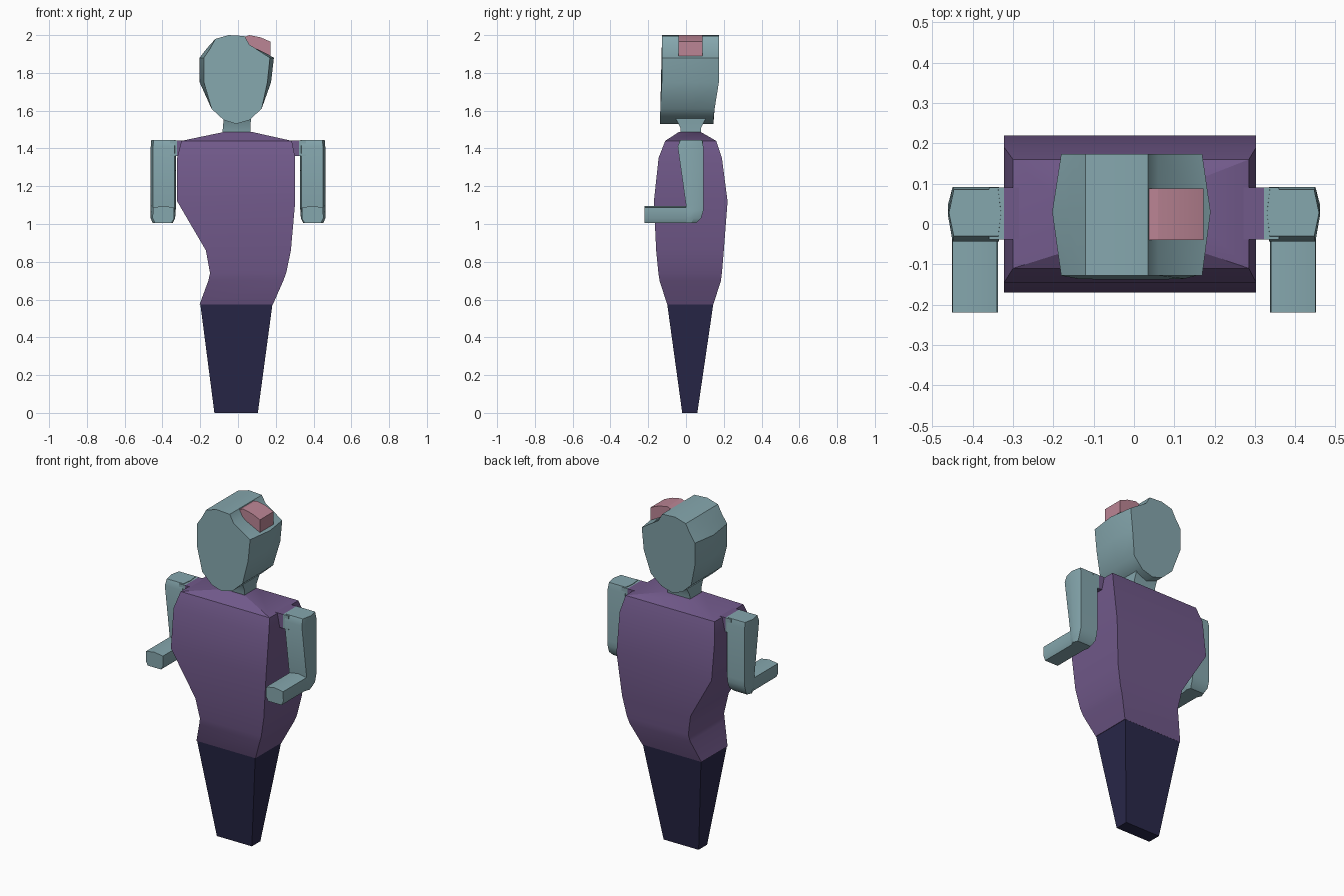
import bpy, bmesh, math

if "Cube" in bpy.data.objects:
    bpy.data.objects.remove(bpy.data.objects["Cube"])


def material(name, rgb):
    m = bpy.data.materials.new(name)
    m.diffuse_color = (*rgb, 1)
    m.use_nodes = True
    m.node_tree.nodes["Principled BSDF"].inputs["Base Color"].default_value = m.diffuse_color
    return m


TEAL = material("pale teal", (0.235, 0.385, 0.42))
PURPLE = material("muted purple", (0.165, 0.10, 0.255))
NAVY = material("dark navy", (0.022, 0.021, 0.068))
PINK = material("dusty pink", (0.50, 0.235, 0.30))


def loft(name, rings, mat, angle=32):
    """Skin equal-length rings of points and cap both ends."""
    bm = bmesh.new()
    loops = [[bm.verts.new(p) for p in r] for r in rings]
    n = len(rings[0])
    for a, b in zip(loops, loops[1:]):
        for i in range(n):
            j = (i + 1) % n
            bm.faces.new((a[i], a[j], b[j], b[i]))
    bm.faces.new(loops[0])
    bm.faces.new(loops[-1])
    bmesh.ops.recalc_face_normals(bm, faces=bm.faces)
    me = bpy.data.meshes.new(name)
    bm.to_mesh(me)
    bm.free()
    me.materials.append(mat)
    ob = bpy.data.objects.new(name, me)
    bpy.context.collection.objects.link(ob)
    bpy.context.view_layer.objects.active = ob
    bpy.ops.object.select_all(action='DESELECT')
    ob.select_set(True)
    bpy.ops.object.shade_smooth_by_angle(angle=math.radians(angle))
    return ob


def rect(z, x0, x1, y0, y1):
    return [(x0, y0, z), (x1, y0, z), (x1, y1, z), (x0, y1, z)]


# legs: one tapered block
loft("legs", [rect(0, -.125, .105, -.02, .06),
              rect(.58, -.2, .183, -.10, .145)], NAVY)

# torso: rectangular sections following the front and side outlines
loft("torso", [rect(*r) for r in [
    (.575, -.203, .185, -.10, .145),
    (.70, -.157, .24, -.14, .185),
    (.74, -.148, .255, -.146, .19),
    (.86, -.17, .28, -.158, .20),
    (1.12, -.322, .303, -.17, .22),
    (1.35, -.322, .303, -.145, .19),
    (1.44, -.30, .285, -.11, .16),
    (1.486, -.08, .08, -.04, .08)]], PURPLE)

# neck
loft("neck", [rect(1.46, -.085, .065, -.03, .08),
              rect(1.51, -.08, .065, -.03, .08),
              rect(1.57, -.075, .07, -.06, .11)], TEAL)

# head: front outline with a notch at upper right, bulging in the middle
OUTLINE = [(-.05, 2.0), (-.12, 1.98), (-.165, 1.93), (-.203, 1.88), (-.203, 1.75),
           (-.14, 1.61), (-.075, 1.55), (-.01, 1.53), (.06, 1.55), (.125, 1.61),
           (.175, 1.75), (.19, 1.88), (.06, 1.95), (.035, 1.995)]


def head_ring(y, side_scale, chin_y):
    ring = []
    for x, z in OUTLINE:
        s = side_scale if abs(x) > .16 else 1
        t = min(1, max(0, (1.75 - z) / .18))
        ring.append((x * s, y + (chin_y - y) * t, z))
    return ring


loft("head", [head_ring(-.128, .89, -.138), head_ring(.03, 1, .02),
              head_ring(.174, .89, .145)], TEAL)

# hair ornament filling the notch
ORNAMENT = [(.035, 1.99), (.06, 2.0), (.12, 1.988), (.172, 1.965), (.172, 1.89), (.06, 1.945)]
loft("hair_ornament", [[(x, y, z) for x, z in ORNAMENT] for y in (-.04, .088)], PINK)


# arms, mirrored left and right
def arm_ring(s, z, x0, x1, y0, y1):
    ym = (y0 + y1) / 2
    return [(s * x, y, z) for x, y in [(x0, y0), (x1, y0), (x1 + .012, ym),
                                       (x1, y1), (x0, y1), (x0 - .007, ym)]]


def forearm_ring(s, y):
    return [(s * x, y, z) for x, z in [(.352, 1.005), (.44, 1.005), (.452, 1.03), (.45, 1.087),
                                       (.395, 1.096), (.34, 1.087), (.338, 1.03)]]


def cross_section(x):
    return [(x, -.038, 1.36), (x, .09, 1.36), (x, .09, 1.443), (x, -.038, 1.443)]


for s, side in ((-1, "left"), (1, "right")):
    loft(side + "_upper_arm", [arm_ring(s, *r) for r in [
        (1.005, .352, .44, .0, .055), (1.03, .34, .45, .0, .08), (1.07, .337, .45, .0, .092),
        (1.1, .335, .45, .0, .092), (1.41, .335, .45, -.044, .092),
        (1.446, .337, .447, -.03, .085)]], TEAL)
    loft(side + "_forearm", [forearm_ring(s, -.22), forearm_ring(s, .05)], TEAL)
    # short sleeve and shoulder joint
    loft(side + "_sleeve", [cross_section(s * .27), cross_section(s * .322)], PURPLE)
    loft(side + "_shoulder", [cross_section(s * .322), cross_section(s * .36)], TEAL)
